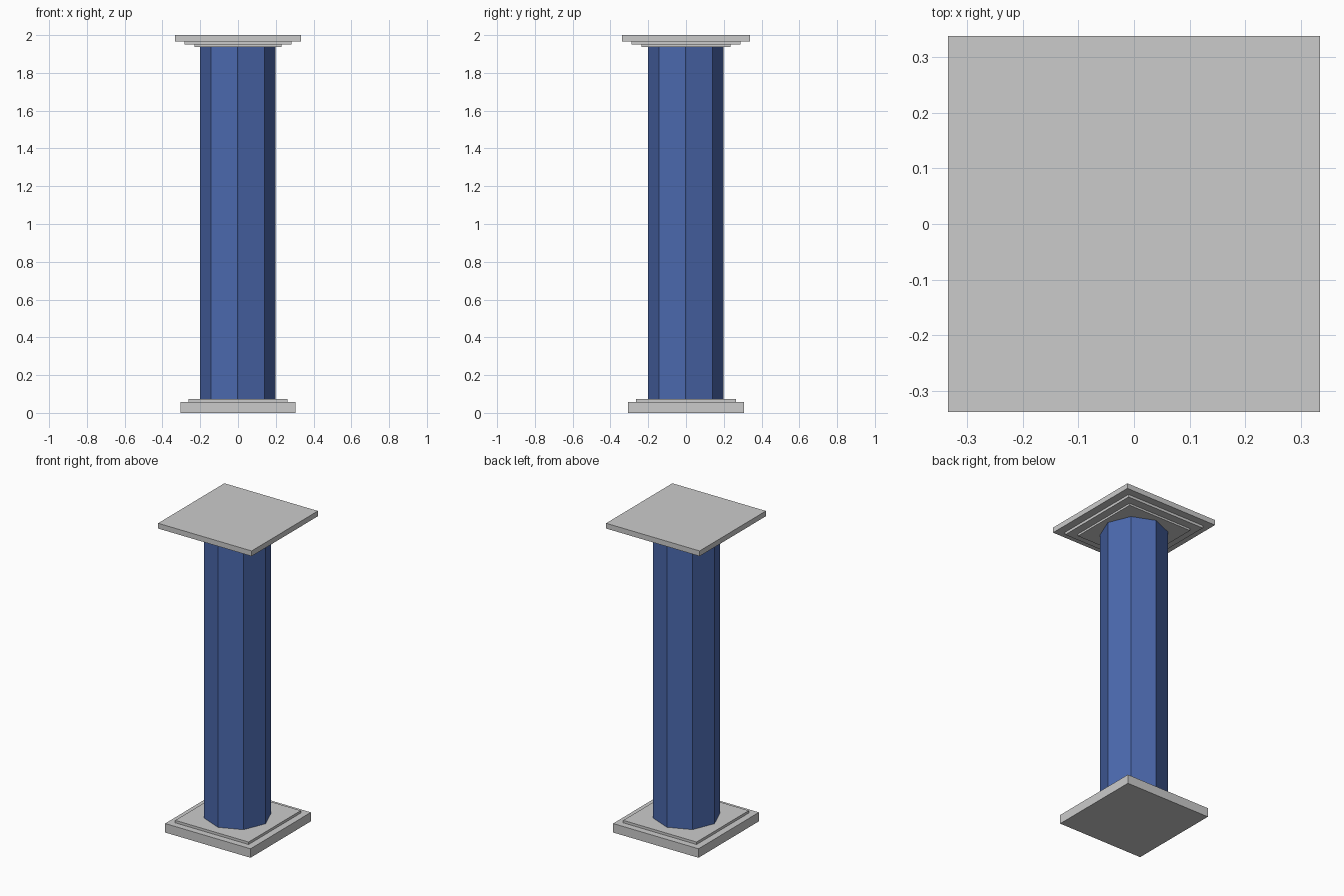
import bpy

if "Cube" in bpy.data.objects:
    bpy.data.objects.remove(bpy.data.objects["Cube"])


def slab(name, hx, hy, z0, z1):
    """Flat rectangular plate from half-sizes and a height range."""
    bpy.ops.mesh.primitive_cube_add(size=1, location=(0, 0, (z0 + z1) / 2))
    ob = bpy.context.object
    ob.name = name
    ob.scale = (2 * hx, 2 * hy, z1 - z0)
    bpy.ops.object.transform_apply(location=False, rotation=False, scale=True)
    return ob


# Stepped base
slab("base_plinth", 0.305, 0.308, 0.0, 0.058)
slab("base_step", 0.262, 0.266, 0.058, 0.074)

# Stepped capital
slab("capital_lower_step", 0.231, 0.235, 1.936, 1.949)
slab("capital_upper_step", 0.283, 0.288, 1.949, 1.966)
slab("capital_top", 0.334, 0.338, 1.966, 2.0)

# Octagonal shaft, corners on the axes
z0, z1 = 0.074, 1.936
bpy.ops.mesh.primitive_cylinder_add(vertices=8, radius=0.2, depth=z1 - z0,
                                    location=(-0.002, -0.002, (z0 + z1) / 2))
shaft = bpy.context.object
shaft.name = "shaft"
blue = bpy.data.materials.new("dark_blue")
blue.diffuse_color = (0.07, 0.14, 0.42, 1)
blue.use_nodes = True
blue.node_tree.nodes["Principled BSDF"].inputs["Base Color"].default_value = blue.diffuse_color
shaft.data.materials.append(blue)
